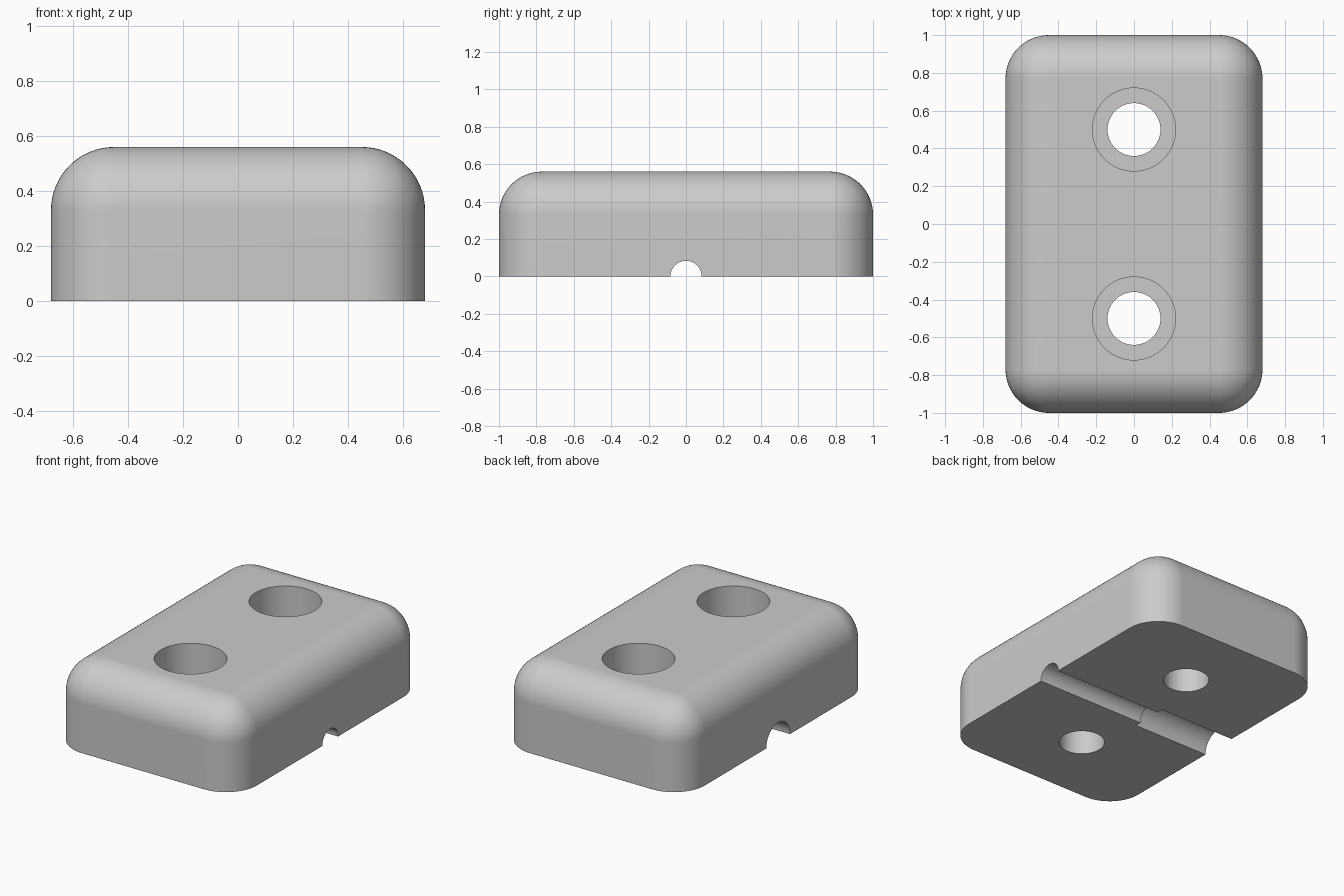
import bpy
import bmesh
import math
from mathutils import Matrix

cube = bpy.data.objects.get("Cube")
if cube:
    bpy.data.objects.remove(cube, do_unlink=True)

WIDTH, LENGTH, HEIGHT, ROUND = 1.36, 2.0, 0.56, 0.23

grey = bpy.data.materials.new("plain grey")
grey.use_nodes = True
colour = (0.6, 0.6, 0.6, 1)
grey.diffuse_color = colour
grey.node_tree.nodes["Principled BSDF"].inputs["Base Color"].default_value = colour


def add_object(name, bm):
    mesh = bpy.data.meshes.new(name)
    bm.to_mesh(mesh)
    bm.free()
    mesh.materials.append(grey)
    obj = bpy.data.objects.new(name, mesh)
    bpy.context.collection.objects.link(obj)
    return obj


def cylinder_cutter(name, radius, centre, length, axis="Z"):
    bm = bmesh.new()
    turn = Matrix.Rotation(math.pi / 2, 4, "Y") if axis == "X" else Matrix()
    bmesh.ops.create_cone(bm, cap_ends=True, segments=64, radius1=radius,
                          radius2=radius, depth=length,
                          matrix=Matrix.Translation(centre) @ turn)
    obj = add_object(name, bm)
    obj.hide_render = True
    return obj


# Block rounded on its top and upright edges, flat underneath
bm = bmesh.new()
bmesh.ops.create_cube(bm, size=1, matrix=Matrix.Translation((0, 0, HEIGHT / 2))
                      @ Matrix.Diagonal((WIDTH, LENGTH, HEIGHT, 1)))
edges = [e for e in bm.edges if max(v.co.z for v in e.verts) > 0.1]
bmesh.ops.bevel(bm, geom=edges, offset=ROUND, offset_type="OFFSET", segments=16,
                profile=0.5, affect="EDGES", clamp_overlap=False)
block = add_object("rounded_block", bm)

# Two counterbored screw holes
cutters = []
for side, y in (("front", -0.5), ("back", 0.5)):
    cutters.append(cylinder_cutter(side + "_screw_hole", 0.14, (0, y, 0.3), 1))
    cutters.append(cylinder_cutter(side + "_counterbore", 0.22, (0, y, 0.78), 1))

# Stepped cable groove across the underside
cutters.append(cylinder_cutter("narrow_groove", 0.083, (0, 0, 0), 2, "X"))
cutters.append(cylinder_cutter("wide_groove", 0.125, (-0.62, 0, 0), 1, "X"))

bpy.ops.object.select_all(action="DESELECT")
bpy.context.view_layer.objects.active = block
block.select_set(True)
for cutter in cutters:
    cut = block.modifiers.new(cutter.name, "BOOLEAN")
    cut.operation = "DIFFERENCE"
    cut.solver = "EXACT"
    cut.object = cutter
    bpy.ops.object.modifier_apply(modifier=cut.name)
    bpy.data.objects.remove(cutter, do_unlink=True)

# Smooth curves with crisp rims and truly flat faces
bpy.ops.object.shade_smooth_by_angle(angle=math.radians(30))
weighted = block.modifiers.new("flat_face_normals", "WEIGHTED_NORMAL")
weighted.keep_sharp = True
